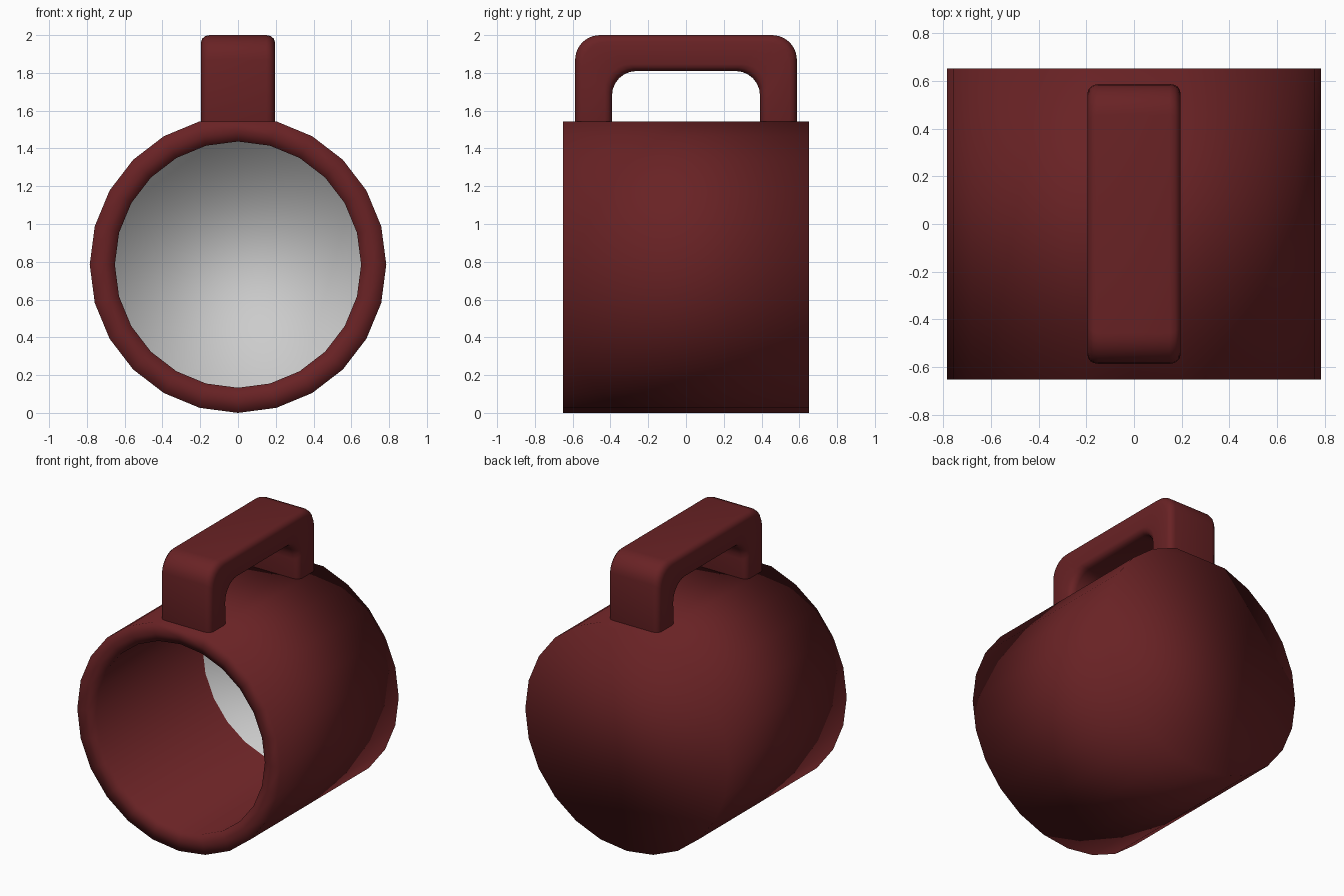
import bpy, bmesh, math

if "Cube" in bpy.data.objects:
    bpy.data.objects.remove(bpy.data.objects["Cube"])

SIDES = 24
R, CZ = 0.785, 0.785

red = bpy.data.materials.new("dark_red")
red.diffuse_color = (0.14, 0.016, 0.018, 1)
red.use_nodes = True
red.node_tree.nodes["Principled BSDF"].inputs["Base Color"].default_value = red.diffuse_color
grey = bpy.data.materials.new("light_grey")
grey.diffuse_color = (0.8, 0.8, 0.8, 1)
grey.use_nodes = True
grey.node_tree.nodes["Principled BSDF"].inputs["Base Color"].default_value = grey.diffuse_color


def make_object(name, bm, mats):
    bmesh.ops.recalc_face_normals(bm, faces=bm.faces)
    for f in bm.faces:
        f.smooth = True
    me = bpy.data.meshes.new(name)
    bm.to_mesh(me)
    bm.free()
    for m in mats:
        me.materials.append(m)
    ob = bpy.data.objects.new(name, me)
    bpy.context.collection.objects.link(ob)
    return ob


# Cup body lying along y: (radius, y) rings from closed back, over the rim, to the inner floor
bm = bmesh.new()
rings = []
for r, y in [(R, 0.652), (R, -0.652), (0.705, -0.652), (0.652, -0.635), (0.652, 0.54)]:
    ring = []
    for i in range(SIDES):
        a = 2 * math.pi * i / SIDES
        z = CZ + r * math.cos(a)
        if i == 0 and r == R:          # flattened strip under the handle
            z = CZ + r * math.cos(2 * math.pi / SIDES)
        ring.append(bm.verts.new((r * math.sin(a), y, z)))
    rings.append(ring)
for a, b in zip(rings, rings[1:]):
    for i in range(SIDES):
        j = (i + 1) % SIDES
        bm.faces.new((a[i], a[j], b[j], b[i]))
bm.faces.new(rings[0])
inner_floor = bm.faces.new(rings[-1])
inner_floor.material_index = 1
make_object("cup_body", bm, [red, grey])


# Handle: rounded arch profile in the yz plane, extruded along x
def arch(half, top, rad, base, n=6):
    pts = [(-half, base)]
    for side, start in ((-1, 180), (1, 90)):
        for k in range(n + 1):
            a = math.radians(start - 90 * k / n)
            pts.append((side * (half - rad) + rad * math.cos(a),
                        top - rad + rad * math.sin(a)))
    pts.append((half, base))
    return pts


bm = bmesh.new()
W, BASE = 0.195, 1.49
outer, inner = arch(0.587, 2.0, 0.13, BASE), arch(0.392, 1.81, 0.13, BASE)
loops = [[bm.verts.new((x, y, z)) for y, z in p]
         for p, x in ((outer, -W), (outer, W), (inner, W), (inner, -W))]
for k in range(4):
    a, b = loops[k], loops[(k + 1) % 4]
    for i in range(len(a) - 1):
        bm.faces.new((a[i], a[i + 1], b[i + 1], b[i]))
for i in (0, -1):
    bm.faces.new([l[i] for l in loops])
handle = make_object("handle", bm, [red])

# Soft long edges on the handle
bev = handle.modifiers.new("soft_edges", 'BEVEL')
bev.width = 0.045
bev.segments = 3
bev.limit_method = 'ANGLE'
bev.angle_limit = math.radians(40)
